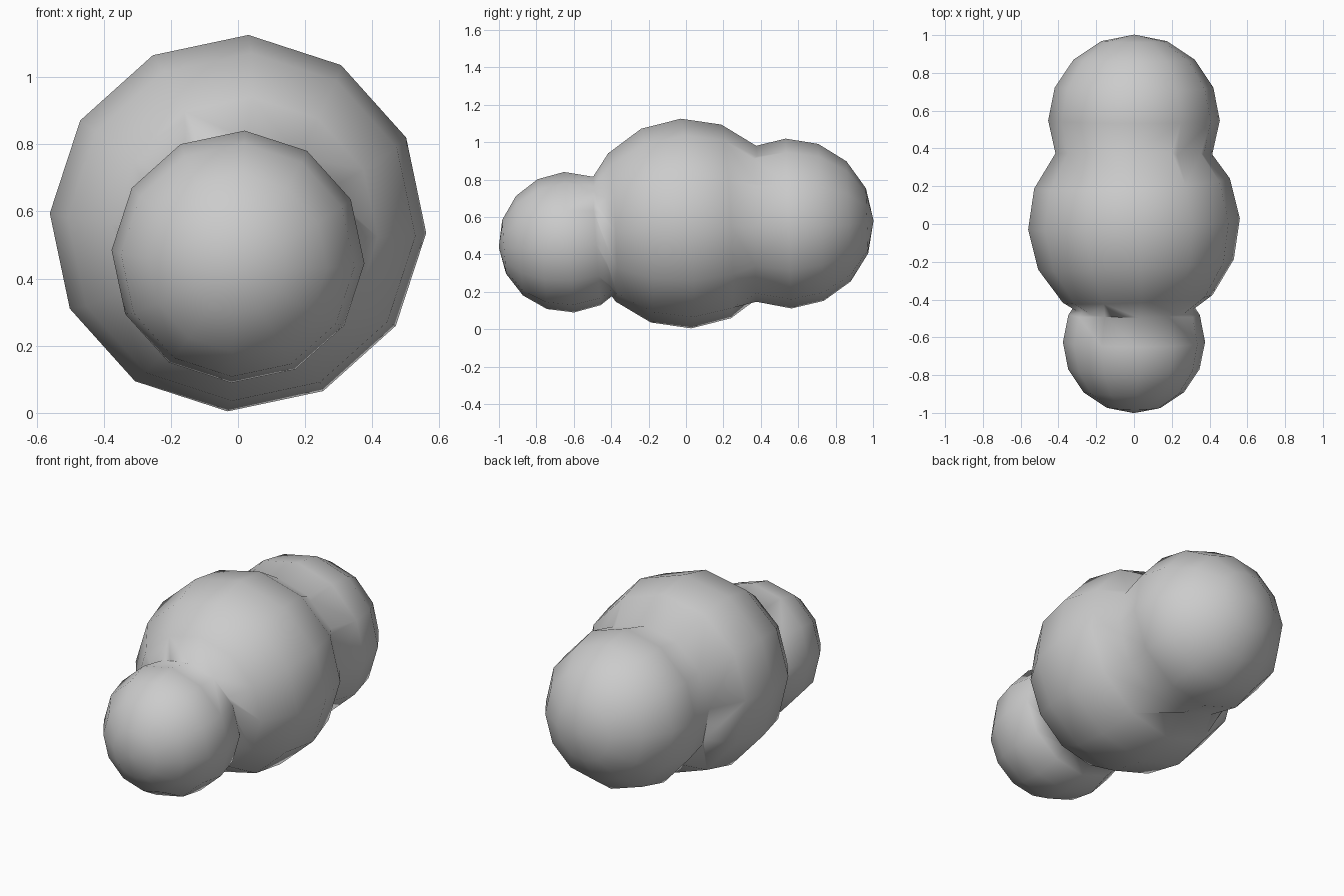
import bpy
from math import radians

if "Cube" in bpy.data.objects:
    bpy.data.objects.remove(bpy.data.objects["Cube"])


def lobe(name, y, z, r, rx, ry, rz=0):
    # Low-poly ball whose poles lie along the y axis, slightly twisted
    bpy.ops.mesh.primitive_uv_sphere_add(segments=12, ring_count=8, radius=r)
    ob = bpy.context.object
    ob.name = name
    ob.rotation_euler = (radians(90 + rx), radians(ry), radians(rz))
    ob.location = (0, y, z)
    bpy.ops.object.transform_apply(location=True, rotation=True, scale=True)
    return ob


# Large middle lobe with a small front lobe and a medium back lobe
body = lobe("three_lobed_body", 0.0, 0.565, 0.562, 3, 3, 3)
front = lobe("front_lobe", -0.625, 0.465, 0.377, 4, 3)
back = lobe("back_lobe", 0.548, 0.565, 0.455, 2, 3)

# Fuse the lobes into one continuous skin
for part in (front, back):
    mod = body.modifiers.new("fuse", 'BOOLEAN')
    mod.operation = 'UNION'
    mod.solver = 'EXACT'
    mod.object = part
    bpy.ops.object.select_all(action='DESELECT')
    bpy.context.view_layer.objects.active = body
    body.select_set(True)
    bpy.ops.object.modifier_apply(modifier=mod.name)
    bpy.data.objects.remove(part, do_unlink=True)

# Clean the seams and shade everything smoothly
weld = body.modifiers.new("weld", 'WELD')
weld.merge_threshold = 0.03
bpy.ops.object.modifier_apply(modifier=weld.name)
bpy.ops.object.shade_smooth()
